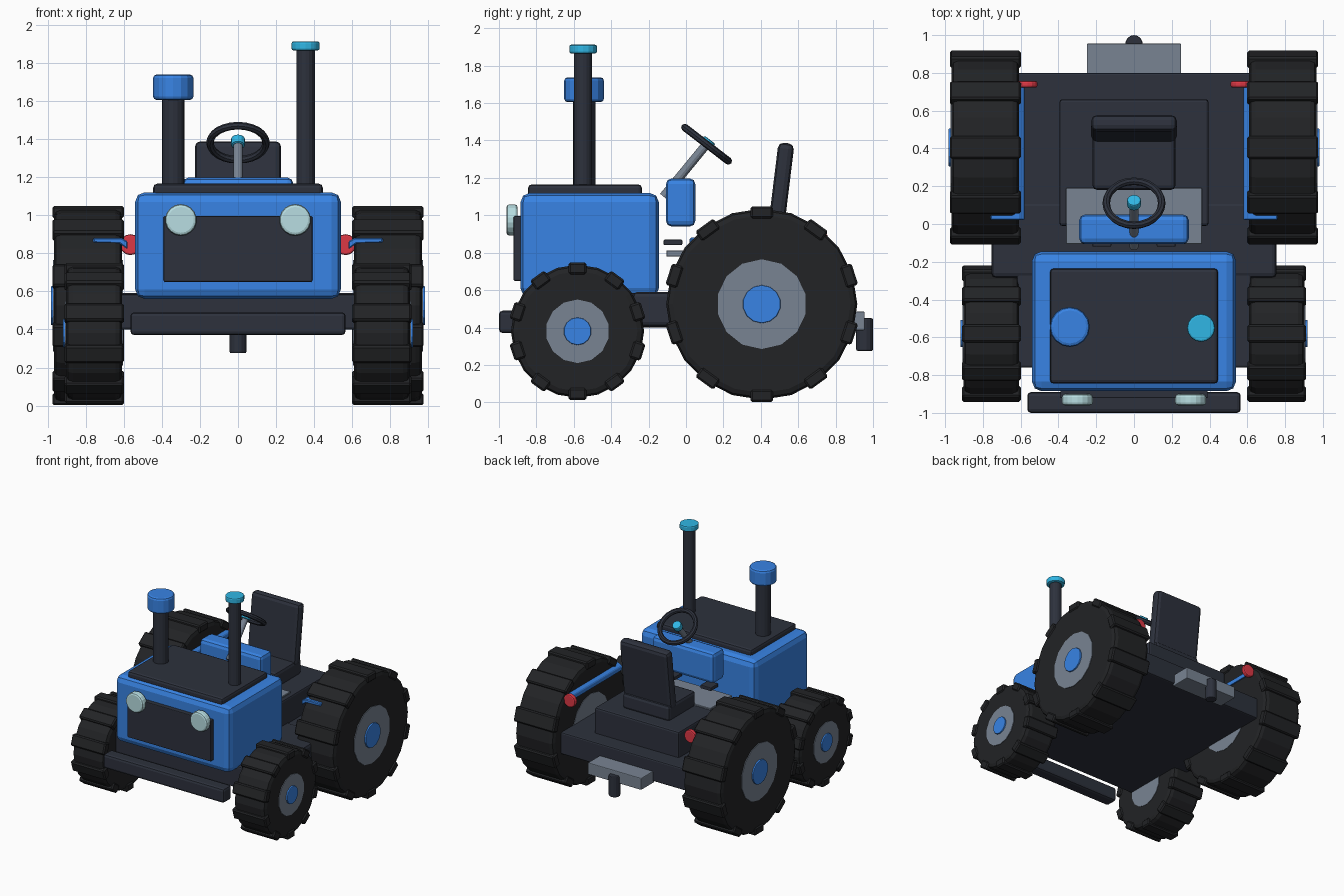
import bpy, bmesh
from math import pi, radians, sin, cos
from mathutils import Matrix, Vector

if "Cube" in bpy.data.objects:
    bpy.data.objects.remove(bpy.data.objects["Cube"])

COLOURS = {
    "blue": (0.04, 0.23, 0.78), "dark": (0.026, 0.031, 0.046), "rubber": (0.016, 0.017, 0.019),
    "grey": (0.19, 0.23, 0.29), "red": (0.72, 0.04, 0.06), "cyan": (0.03, 0.47, 0.78),
    "lamp": (0.48, 0.73, 0.76),
}
MATS = {}
for key, rgb in COLOURS.items():
    MATS[key] = bpy.data.materials.new(key)
    MATS[key].diffuse_color = (*rgb, 1)


def finish(name, bm, colour, bevel=0, segments=2):
    bmesh.ops.recalc_face_normals(bm, faces=bm.faces)
    me = bpy.data.meshes.new(name)
    bm.to_mesh(me)
    bm.free()
    ob = bpy.data.objects.new(name, me)
    bpy.context.collection.objects.link(ob)
    me.materials.append(MATS[colour])
    if bevel:
        mod = ob.modifiers.new("bevel", "BEVEL")
        mod.width, mod.segments = bevel, segments
        mod.limit_method, mod.angle_limit = "ANGLE", radians(40)
    return ob


def box(name, x, y, z, colour, bevel=0.012, segments=2):
    """Box from (min, max) pairs."""
    bm = bmesh.new()
    size = Matrix.Diagonal((x[1] - x[0], y[1] - y[0], z[1] - z[0], 1))
    mid = Matrix.Translation((sum(x) / 2, sum(y) / 2, sum(z) / 2))
    bmesh.ops.create_cube(bm, size=1, matrix=mid @ size)
    return finish(name, bm, colour, bevel, segments)


def rod(name, a, b, r, colour, sides=16, bevel=0.0):
    """Cylinder from point a to point b."""
    a, b = Vector(a), Vector(b)
    bm = bmesh.new()
    m = Matrix.Translation((a + b) / 2) @ (b - a).to_track_quat("Z", "Y").to_matrix().to_4x4()
    bmesh.ops.create_cone(bm, cap_ends=True, segments=sides, radius1=r, radius2=r,
                          depth=(b - a).length, matrix=m)
    return finish(name, bm, colour, bevel)


def wheel(name, s, y, z, r, x0, x1, hub_r, cap_r, lug_w):
    rod(name + "_tyre", (s * x0, y, z), (s * x1, y, z), r - 0.012, "rubber", 20, 0.035)
    rod(name + "_rim", (s * (x0 - 0.003), y, z), (s * (x1 + 0.005), y, z), hub_r, "grey", 14)
    rod(name + "_hub_cap", (s * (x1 - 0.02), y, z), (s * (x1 + 0.017), y, z), cap_r, "blue", 14, 0.005)
    # ten tread lugs
    bm = bmesh.new()
    depth = 0.065
    for i in range(10):
        m = (Matrix.Translation((s * (x0 + x1) / 2, y, z)) @ Matrix.Rotation(i * pi / 5, 4, "X")
             @ Matrix.Translation((0, 0, r - depth / 2))
             @ Matrix.Diagonal((x1 - x0 + 0.018, lug_w, depth, 1)))
        bmesh.ops.create_cube(bm, size=1, matrix=m)
    finish(name + "_lugs", bm, "rubber", 0.01, 1)


# chassis, steps, bumper and hitch
box("chassis", (-0.62, 0.62), (-0.76, 0.80), (0.40, 0.585), "dark")
box("side_steps", (-0.755, 0.755), (-0.285, 0.12), (0.405, 0.59), "dark", 0.025)
box("front_bumper", (-0.565, 0.565), (-1.0, -0.89), (0.37, 0.49), "dark", 0.02)
box("hitch_plate", (-0.25, 0.25), (0.78, 0.955), (0.385, 0.485), "grey", 0.006)
rod("hitch_pin", (0, 0.955, 0.275), (0, 0.955, 0.45), 0.045, "dark", 14, 0.008)

# engine hood, grille and headlights
box("hood", (-0.54, 0.54), (-0.885, -0.145), (0.56, 1.12), "blue", 0.05)
box("hood_top", (-0.445, 0.445), (-0.845, -0.235), (1.10, 1.165), "dark", 0.02)
box("grille", (-0.39, 0.39), (-0.922, -0.86), (0.65, 0.995), "dark", 0.006)
for s, side in ((-1, "left"), (1, "right")):
    rod("headlight_" + side, (s * 0.3, -0.96, 0.975), (s * 0.3, -0.9, 0.975), 0.083, "lamp", 18, 0.015)

# exhaust and air intake
rod("exhaust_pipe", (0.355, -0.55, 1.14), (0.355, -0.55, 1.88), 0.048, "dark", 16)
rod("exhaust_cap", (0.355, -0.55, 1.865), (0.355, -0.55, 1.912), 0.074, "cyan", 16, 0.01)
rod("intake_pipe", (-0.34, -0.545, 1.14), (-0.34, -0.545, 1.62), 0.06, "dark", 16)
rod("intake_cap", (-0.34, -0.545, 1.605), (-0.34, -0.545, 1.738), 0.106, "blue", 16, 0.018)

# driver platform, floor plate and pedals
box("platform", (-0.395, 0.395), (-0.01, 0.66), (0.57, 0.80), "dark", 0.015)
box("floor_plate", (-0.36, 0.36), (-0.105, 0.19), (0.78, 0.812), "grey", 0.003, 1)
for s, side in ((-1, "left"), (1, "right")):
    box("pedal_" + side, (s * 0.17 - 0.05, s * 0.17 + 0.05), (-0.12, -0.02), (0.84, 0.87), "dark", 0.006)

# seat
box("seat_cushion", (-0.22, 0.22), (0.18, 0.54), (0.79, 0.925), "dark", 0.025)
back = box("seat_back", (-0.227, 0.227), (-0.043, 0.043), (0, 0.51), "dark", 0.03)
back.location = (0, 0.475, 0.88)
back.rotation_euler = (radians(-7), 0, 0)

# dashboard and steering
box("dashboard", (-0.29, 0.29), (-0.107, 0.05), (0.94, 1.197), "blue", 0.03)
centre, axis = Vector((0, 0.11, 1.38)), Vector((0, 0.61, 0.79))
rod("steering_column", (0, -0.12, 1.10), centre, 0.024, "grey", 12)
rod("steering_hub", centre - axis * 0.02, centre + axis * 0.03, 0.038, "cyan", 12, 0.01)
bpy.ops.mesh.primitive_torus_add(major_segments=24, minor_segments=8, major_radius=0.147,
                                 minor_radius=0.02, location=centre, rotation=(radians(-37.6), 0, 0))
ring = bpy.context.object
ring.name = "steering_wheel"
ring.data.materials.append(MATS["dark"])

# fenders, tail lights and wheels
FENDER = [(0.58, 0.82), (0.62, 0.85), (0.76, 0.855), (0.76, 0.88), (0.61, 0.88), (0.58, 0.862)]
for s, side in ((-1, "left"), (1, "right")):
    bm = bmesh.new()
    face = bm.faces.new([bm.verts.new((s * x, 0.02, z)) for x, z in FENDER])
    new = bmesh.ops.extrude_face_region(bm, geom=[face])["geom"]
    bmesh.ops.translate(bm, vec=(0, 0.71, 0), verts=[v for v in new if isinstance(v, bmesh.types.BMVert)])
    finish("fender_" + side, bm, "blue", 0.006, 1)
    rod("tail_light_" + side, (s * 0.565, 0.722, 0.845), (s * 0.565, 0.757, 0.845), 0.055, "red", 14, 0.01)
    wheel("rear_wheel_" + side, s, 0.405, 0.525, 0.523, 0.608, 0.966, 0.24, 0.102, 0.12)
    wheel("front_wheel_" + side, s, -0.58, 0.38, 0.368, 0.608, 0.902, 0.17, 0.074, 0.095)

for m in bpy.data.materials:
    if m.users and not m.is_grease_pencil:
        m.use_nodes = True
        m.node_tree.nodes["Principled BSDF"].inputs["Base Color"].default_value = m.diffuse_color
